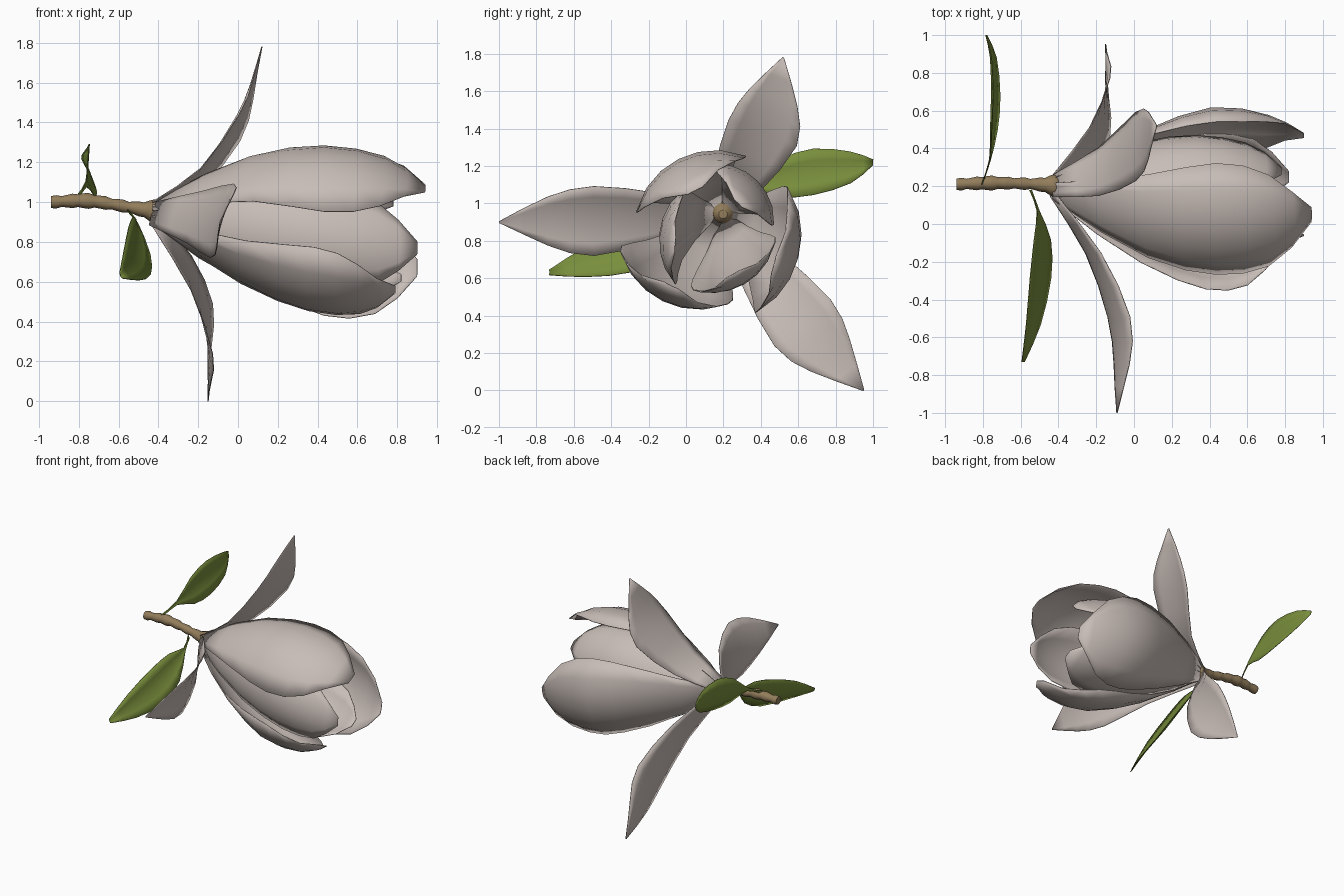
import bpy, math
from mathutils import Vector

if "Cube" in bpy.data.objects:
    bpy.data.objects.remove(bpy.data.objects["Cube"])


def material(name, rgb):
    m = bpy.data.materials.new(name)
    m.diffuse_color = (*rgb, 1)
    m.use_nodes = True
    m.node_tree.nodes["Principled BSDF"].inputs["Base Color"].default_value = m.diffuse_color
    return m


PETAL = material("pale petal", (0.58, 0.51, 0.475))
LEAF = material("leaf green", (0.19, 0.27, 0.045))
BARK = material("twig brown", (0.29, 0.205, 0.105))
BASE = Vector((-0.43, 0.19, 0.945))  # where all petals meet


def make(name, verts, faces, mat, angle):
    me = bpy.data.meshes.new(name)
    me.from_pydata(verts, [], faces)
    me.materials.append(mat)
    ob = bpy.data.objects.new(name, me)
    bpy.context.collection.objects.link(ob)
    bpy.ops.object.select_all(action='DESELECT')
    ob.select_set(True)
    bpy.context.view_layer.objects.active = ob
    bpy.ops.object.shade_smooth_by_angle(angle=math.radians(angle))
    return ob


def spline(pts, steps=2):
    """Smooth curve through points of any dimension."""
    p = [Vector(q) for q in pts]
    p = [2 * p[0] - p[1]] + p + [2 * p[-1] - p[-2]]
    out = []
    for i in range(1, len(p) - 2):
        a, b, c, d = p[i - 1:i + 3]
        for k in range(steps):
            t = k / steps
            out.append((2 * b + (c - a) * t + (2 * a - 5 * b + 4 * c - d) * t * t
                        + (3 * b - a - 3 * c + d) * t ** 3) / 2)
    return out + [p[-2]]


def blade(name, path, width, shape, lat, mat, radius=None, fold=0.0, cols=6):
    """Sheet along a path, curved (radius) or folded across; shape scales the half width."""
    lat = Vector(lat).normalized()
    rows = spline([(*p, width * s) for p, s in zip(path, shape)])
    pts = [r.to_3d() for r in rows]
    verts, faces = [], []
    for i, r in enumerate(rows):
        t = (pts[min(i + 1, len(pts) - 1)] - pts[max(i - 1, 0)]).normalized()
        n = t.cross(lat).normalized()
        for j in range(cols + 1):
            d = (2 * j / cols - 1) * max(r[3], 0.004)
            lift = radius - math.sqrt(radius ** 2 - d * d) if radius else abs(d) * fold
            verts.append(pts[i] + lat * d + n * lift)
    k = cols + 1
    for i in range(len(rows) - 1):
        for j in range(cols):
            a = i * k + j
            faces.append((a, a + 1, a + k + 1, a + k))
    so = make(name, verts, faces, mat, 50).modifiers.new("thickness", 'SOLIDIFY')
    so.thickness, so.offset = 0.005, 0


def outward(deg):
    a = math.radians(deg)
    return Vector((0, math.cos(a), math.sin(a)))


def cup_petal(name, deg, width, tip, *mids):
    """Petal of the cup: middle points give only (y, z)."""
    start = BASE + outward(deg) * 0.04
    path = [start]
    for f, (y, z) in zip((0.35, 0.63, 0.86), mids):
        path.append((start.x + (tip[0] - start.x) * f, y, z))
    blade(name, path + [tip], width, (0.15, 0.75, 1, 0.82, 0.13),
          outward(deg + 90), PETAL, radius=width * 1.33)


# Cupped petals: three large, then three inner ones
cup_petal("large_petal_top", 117, .33, (.94, .05, 1.07), (.01, 1.18), (-.04, 1.235), (-.02, 1.18))
cup_petal("large_petal_front", 244, .33, (.79, -.08, .56), (-.01, .64), (-.11, .5), (-.12, .485))
cup_petal("large_petal_back", -15, .34, (.9, .47, .67), (.47, .81), (.6, .72), (.56, .685))
cup_petal("inner_petal_back", 45, .23, (.78, .28, 1), (.34, 1.09), (.38, 1.12), (.34, 1.08))
cup_petal("inner_petal_front", 175, .25, (.9, -.06, .77), (-.06, .89), (-.14, .84), (-.12, .8))
cup_petal("inner_petal_bottom", 300, .26, (.82, .25, .62), (.26, .7), (.31, .59), (.3, .57))


def spread_petal(name, deg, lat, *path):
    blade(name, [BASE + outward(deg) * 0.04, *path], .195, (.32, .7, 1, .7, 0), lat, PETAL, radius=.6)


# Spread outer petals
spread_petal("spread_petal_up", 69, outward(159),
             (-.2, .28, 1.13), (-.02, .415, 1.39), (.06, .47, 1.57), (.12, .52, 1.78))
spread_petal("spread_petal_front", 182, (-.3, 0, -.95),
             (-.23, -.16, .93), (-.11, -.5, .915), (-.08, -.74, .91), (-.09, -1, .9))
spread_petal("spread_petal_down", 310, outward(400),
             (-.25, .41, .64), (-.16, .625, .36), (-.15, .77, .19), (-.15, .95, 0))

# Leaves with a folded midrib on a narrow stalk
LEAF_SHAPE = (.1, .11, .8, 1, .68, .12)
blade("upper_leaf", [(-.81, .2, 1.02), (-.765, .34, 1.09), (-.76, .5, 1.13), (-.755, .68, 1.165),
                     (-.76, .88, 1.19), (-.785, 1, 1.22)], .125, LEAF_SHAPE, (-.15, 0, 1), LEAF, fold=.22, cols=4)
blade("lower_leaf", [(-.55, .18, .95), (-.51, .07, .9), (-.505, -.08, .82), (-.52, -.28, .74),
                     (-.55, -.53, .68), (-.59, -.73, .63)], .13, LEAF_SHAPE, (-.42, 0, .9), LEAF, fold=-.22, cols=4)

# Twig: knobbly tube swelling into the flower base
SIDES, RINGS = 12, 22
verts, faces = [], []
line = spline([(-.94, .21, 1), (-.75, .217, 1.006), (-.55, .212, .975), (-.37, .198, .942)], 7)
for i, c in enumerate(line):
    t = i / (len(line) - 1)
    r = .03 + .004 * math.sin(i * 2.1)
    r += .007 * math.exp(-((t - .3) / .12) ** 2) + .03 * math.exp(-((t - .93) / .12) ** 2)
    r *= 1 if i < len(line) - 1 else .45
    for k in range(SIDES):
        verts.append(c + outward(360 * k / SIDES) * r)
for i in range(len(line) - 1):
    for k in range(SIDES):
        a, b = i * SIDES + k, i * SIDES + (k + 1) % SIDES
        faces.append((a + SIDES, b + SIDES, b, a))
n = len(verts)
faces += [tuple(range(SIDES))[::-1], tuple(range(n - SIDES, n))]
make("twig", verts, faces, BARK, 60)
